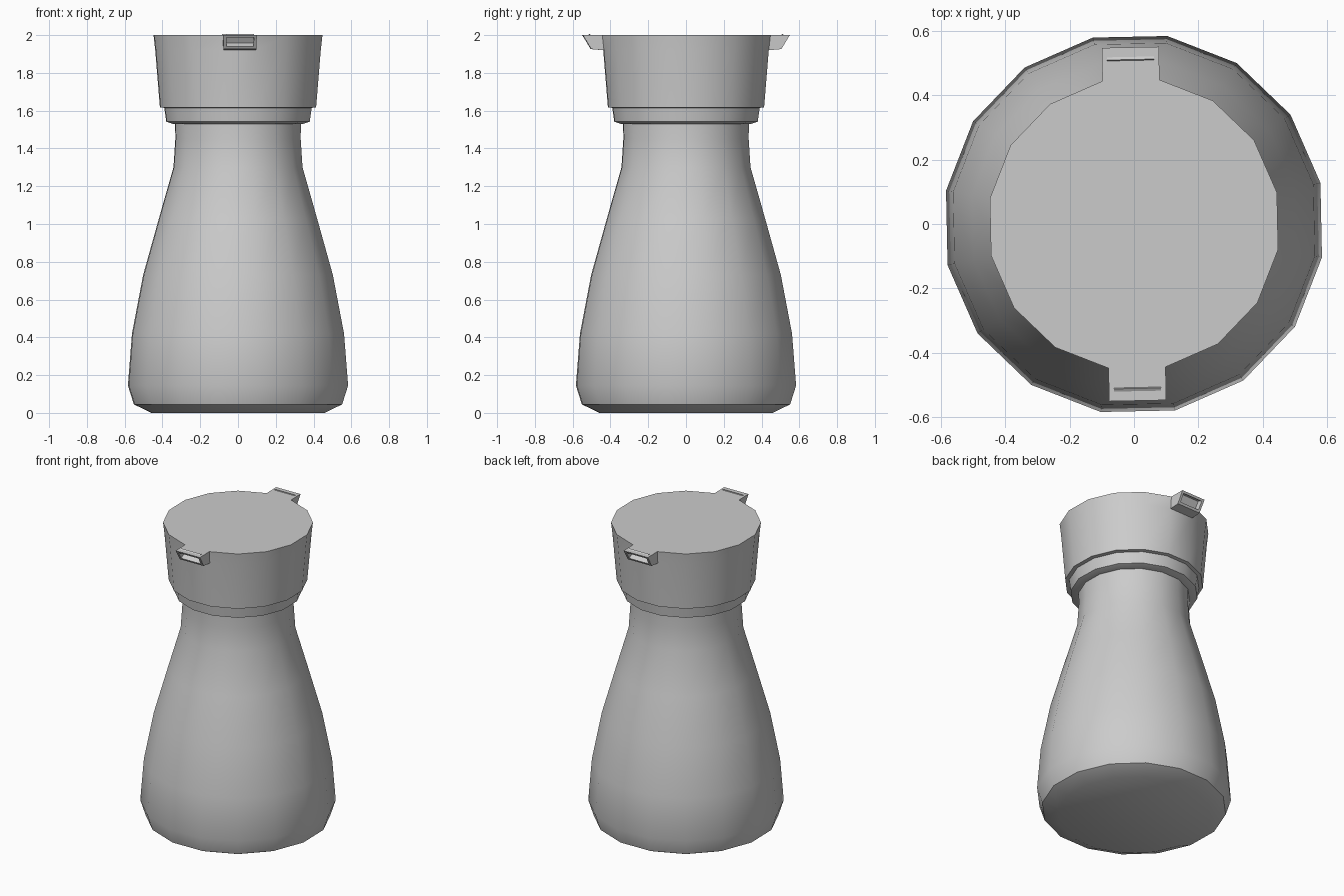
import bpy, bmesh, math
from mathutils import Vector

if "Cube" in bpy.data.objects:
    bpy.data.objects.remove(bpy.data.objects["Cube"])

SIDES = 16
TURN = math.radians(1.2)
START = math.pi / SIDES + TURN


def lathe(bm, profile, cap_start=False, cap_end=False):
    """Spin a list of (radius, z) points into rings of faces."""
    rings = []
    for r, z in profile:
        rings.append([bm.verts.new((r * math.cos(START + 2 * math.pi * i / SIDES),
                                    r * math.sin(START + 2 * math.pi * i / SIDES), z))
                      for i in range(SIDES)])
    bands = []
    for a, b in zip(rings, rings[1:]):
        bands.append([bm.faces.new((a[i], a[(i + 1) % SIDES], b[(i + 1) % SIDES], b[i]))
                      for i in range(SIDES)])
    if cap_start:
        bm.faces.new(rings[0][::-1])
    if cap_end:
        bm.faces.new(rings[-1])
    return bands


def finish(bm, name):
    bm.normal_update()
    mesh = bpy.data.meshes.new(name)
    bm.to_mesh(mesh)
    bm.free()
    ob = bpy.data.objects.new(name, mesh)
    bpy.context.collection.objects.link(ob)
    bpy.ops.object.select_all(action='DESELECT')
    ob.select_set(True)
    bpy.context.view_layer.objects.active = ob
    bpy.ops.object.shade_smooth_by_angle(angle=math.radians(35))
    return ob


# Flask body
bm = bmesh.new()
lathe(bm, [(0.465, 0), (0.56, 0.045), (0.592, 0.145), (0.57, 0.42), (0.51, 0.73),
           (0.425, 1.03), (0.347, 1.30), (0.337, 1.45), (0.338, 1.535)], cap_start=True)
finish(bm, "flask_body")

# Stepped cap
bm = bmesh.new()
bands = lathe(bm, [(0.338, 1.53), (0.35, 1.53), (0.386, 1.542), (0.396, 1.615),
                   (0.42, 1.618), (0.445, 1.92), (0.454, 2.0)], cap_end=True)

# Two pouring lips, pulled from the front and back facets of the cap rim
for i in (3, 11):
    bm.normal_update()
    face = bands[-1][i]
    a = START + 2 * math.pi * (i + 0.5) / SIDES
    out = Vector((math.cos(a), math.sin(a), 0))
    lip = bmesh.ops.extrude_discrete_faces(bm, faces=[face])["faces"][0]
    for v in lip.verts:
        top = v.co.z > 1.96
        v.co += out * ((0.548 if top else 0.503) - v.co.dot(out))
        if not top:
            v.co.z = 1.926
    bm.normal_update()
    bmesh.ops.inset_region(bm, faces=[lip], thickness=0.022)
    # Sunken pocket in the lip end
    bm.normal_update()
    push = lip.normal * -0.035
    pocket = bmesh.ops.extrude_discrete_faces(bm, faces=[lip])["faces"][0]
    bmesh.ops.translate(bm, verts=list(pocket.verts), vec=push)
finish(bm, "cap")
